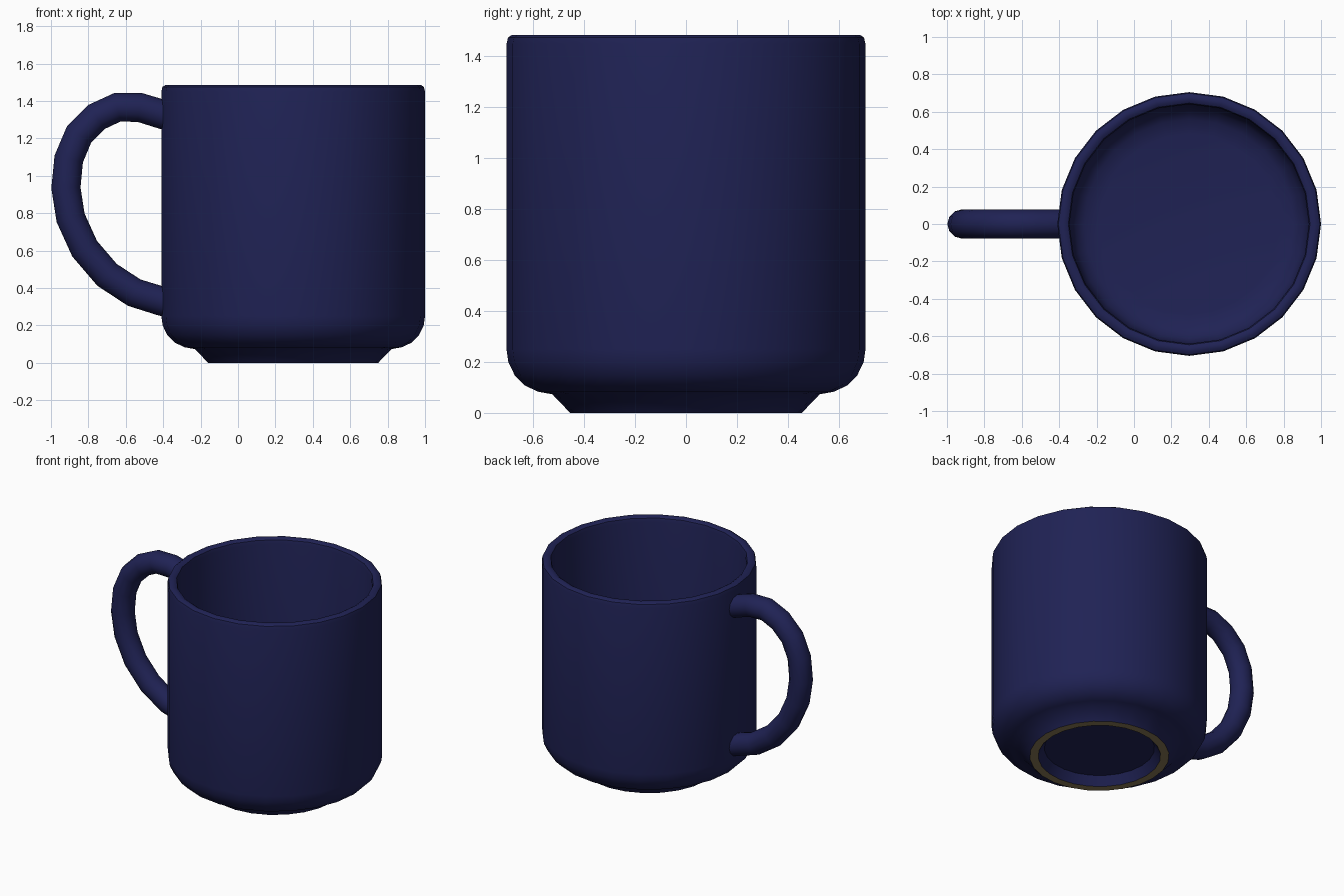
import bpy, bmesh, math
from mathutils import Vector

if "Cube" in bpy.data.objects:
    bpy.data.objects.remove(bpy.data.objects["Cube"])

CX = 0.295      # axis of the cup
SIDES = 24


def material(name, color):
    m = bpy.data.materials.new(name)
    m.diffuse_color = (*color, 1)
    m.use_nodes = True
    m.node_tree.nodes["Principled BSDF"].inputs["Base Color"].default_value = m.diffuse_color
    return m


def finish(bm, name, mats, angle):
    bmesh.ops.recalc_face_normals(bm, faces=bm.faces)
    mesh = bpy.data.meshes.new(name)
    bm.to_mesh(mesh)
    bm.free()
    for m in mats:
        mesh.materials.append(m)
    ob = bpy.data.objects.new(name, mesh)
    bpy.context.collection.objects.link(ob)
    bpy.ops.object.select_all(action='DESELECT')
    ob.select_set(True)
    bpy.context.view_layer.objects.active = ob
    bpy.ops.object.shade_smooth_by_angle(angle=math.radians(angle))
    return ob


glaze = material("navy_glaze", (0.014, 0.016, 0.09))
clay = material("bare_clay", (0.25, 0.19, 0.09))

# Cup: one lathed profile, inner floor -> rim -> outer wall -> foot -> recess
profile = [(0, 0.15), (0.48, 0.15), (0.56, 0.165), (0.61, 0.20), (0.635, 0.26),
           (0.64, 0.33), (0.64, 1.45), (0.646, 1.475), (0.662, 1.485),
           (0.683, 1.485), (0.699, 1.475), (0.705, 1.45), (0.705, 0.25),
           (0.698, 0.20), (0.673, 0.148), (0.632, 0.107), (0.58, 0.083),
           (0.525, 0.073), (0.455, 0), (0.40, 0), (0.36, 0.06), (0, 0.06)]
bm = bmesh.new()
verts = [bm.verts.new((CX + r, 0, z)) for r, z in profile]
edges = [bm.edges.new(pair) for pair in zip(verts, verts[1:])]
bmesh.ops.spin(bm, geom=verts + edges, cent=(CX, 0, 0), axis=(0, 0, 1),
               angle=math.tau, steps=SIDES)
bmesh.ops.remove_doubles(bm, verts=bm.verts, dist=0.0005)
# Unglazed ring under the foot
for f in bm.faces:
    if f.calc_center_median().z < 0.001:
        f.material_index = 1
finish(bm, "cup", [glaze, clay], 40)

# Handle: round tube swept along a path, ends buried in the wall
path = [(-0.37, 1.318), (-0.41, 1.33), (-0.525, 1.365), (-0.645, 1.366),
        (-0.755, 1.315), (-0.85, 1.22), (-0.905, 1.09), (-0.92, 0.935),
        (-0.895, 0.775), (-0.82, 0.61), (-0.70, 0.47), (-0.555, 0.375),
        (-0.41, 0.33), (-0.37, 0.32)]
pts = [Vector((x, 0, z)) for x, z in path]
bm = bmesh.new()
rings = []
for i, p in enumerate(pts):
    a, b = pts[max(i - 1, 0)], pts[min(i + 1, len(pts) - 1)]
    side = (b - a).normalized().cross(Vector((0, 1, 0)))
    ring = []
    for k in range(12):
        t = math.tau * k / 12
        ring.append(bm.verts.new(p + 0.078 * (math.cos(t) * side + math.sin(t) * Vector((0, 1, 0)))))
    rings.append(ring)
for r, s in zip(rings, rings[1:]):
    for k in range(12):
        j = (k + 1) % 12
        bm.faces.new((r[k], r[j], s[j], s[k]))
bm.faces.new(rings[0])
bm.faces.new(rings[-1])
finish(bm, "handle", [glaze], 50)
